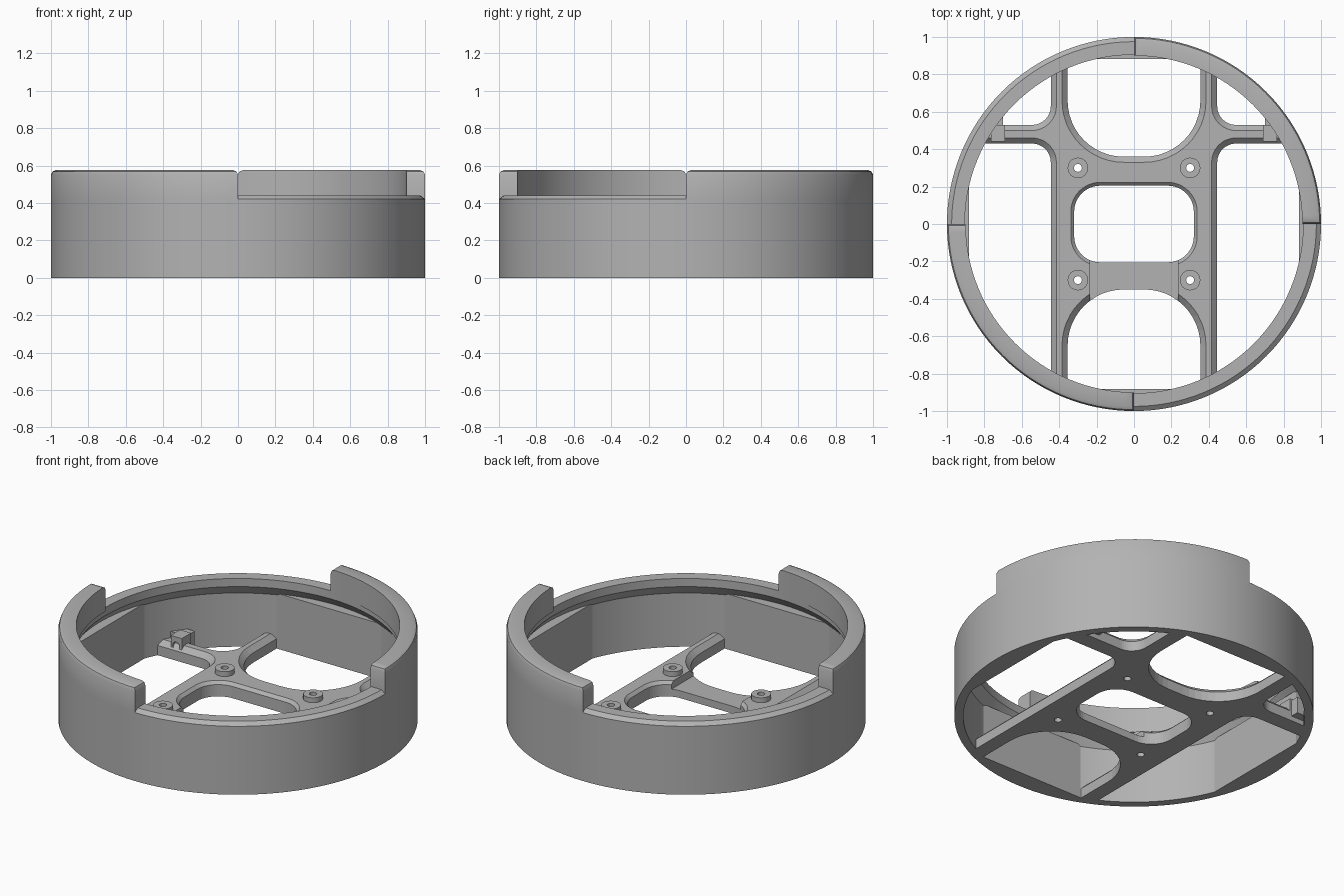
import bpy, bmesh, math

default = bpy.data.objects.get("Cube")
if default:
    bpy.data.objects.remove(default, do_unlink=True)

grey = bpy.data.materials.new("plain_grey")
grey.use_nodes = True
grey.diffuse_color = (0.45, 0.45, 0.45, 1)
grey.node_tree.nodes["Principled BSDF"].inputs["Base Color"].default_value = (0.45, 0.45, 0.45, 1)

PLATE_TOP = 0.09


def finish(name, bm, smooth=False):
    bmesh.ops.recalc_face_normals(bm, faces=bm.faces)
    mesh = bpy.data.meshes.new(name)
    bm.to_mesh(mesh)
    bm.free()
    mesh.materials.append(grey)
    ob = bpy.data.objects.new(name, mesh)
    bpy.context.collection.objects.link(ob)
    if smooth:
        activate(ob)
        bpy.ops.object.shade_smooth_by_angle(angle=math.radians(25))
    return ob


def activate(ob):
    bpy.ops.object.select_all(action='DESELECT')
    ob.select_set(True)
    bpy.context.view_layer.objects.active = ob


def stack(loops, closed=False):
    """Skin a list of point loops; cap the ends, or join last to first."""
    bm = bmesh.new()
    rows = [[bm.verts.new(p) for p in loop] for loop in loops]
    pairs = list(zip(rows, rows[1:]))
    if closed:
        pairs.append((rows[-1], rows[0]))
    else:
        bm.faces.new(rows[0])
        bm.faces.new(rows[-1])
    for a, b in pairs:
        for i in range(len(a)):
            j = (i + 1) % len(a)
            bm.faces.new((a[i], a[j], b[j], b[i]))
    return bm


def prism(outline, z0, z1):
    return stack([[(x, y, z) for x, y in outline] for z in (z0, z1)])


def box(x0, x1, y0, y1, z0, z1):
    return prism([(x0, y0), (x1, y0), (x1, y1), (x0, y1)], z0, z1)


def circle(cx, cy, r, n=32):
    return [(cx + r * math.cos(math.tau * i / n), cy + r * math.sin(math.tau * i / n)) for i in range(n)]


def rounded(x0, x1, y0, y1, r, grow, steps=12):
    """Rounded rectangle, grown outward by an offset."""
    pts = []
    corners = [(x1 - r, y1 - r), (x0 + r, y1 - r), (x0 + r, y0 + r), (x1 - r, y0 + r)]
    for k, (cx, cy) in enumerate(corners):
        for i in range(steps + 1):
            a = math.pi / 2 * (k + i / steps)
            pts.append((cx + (r + grow) * math.cos(a), cy + (r + grow) * math.sin(a)))
    return pts


def chamfered_cutter(x0, x1, y0, y1, r, c):
    """Opening whose upper rim flares out by c."""
    levels = [(-0.1, 0), (PLATE_TOP - c, 0), (PLATE_TOP + c, 2 * c)]
    return stack([[(x, y, z) for x, y in rounded(x0, x1, y0, y1, r, g)] for z, g in levels])


def cut(target, bm):
    cutter = finish("cutter", bm)
    cutter.hide_render = True
    activate(target)
    mod = target.modifiers.new("cut", 'BOOLEAN')
    mod.operation = 'DIFFERENCE'
    mod.solver = 'EXACT'
    mod.object = cutter
    bpy.ops.object.modifier_apply(modifier=mod.name)
    bpy.data.objects.remove(cutter, do_unlink=True)


# Outer wall: thin below, thickened lip above, chamfered outer edge
profile = [(1, 0), (1, 0.42), (0.975, 0.44), (0.905, 0.44), (0.905, 0.39), (0.95, 0.33), (0.95, 0)]
N = 128
finish("outer_wall", stack([[(r * math.cos(math.tau * i / N), r * math.sin(math.tau * i / N), z)
                             for r, z in profile] for i in range(N)], closed=True), smooth=True)

# Two raised quarter rims with eased outer and end edges
for name, start in (("raised_rim_back", 0), ("raised_rim_front", math.pi)):
    section = [(0.9, 0.42), (1, 0.42), (1, 0.575), (0.9, 0.575)]
    loops = []
    for i in range(33):
        a = start + math.pi / 2 * i / 32
        loops.append([(r * math.cos(a), r * math.sin(a), z) for r, z in section])
    bm = stack(loops)
    edges = []
    for e in bm.edges:
        top = all(v.co.z > 0.57 for v in e.verts)
        radii = [v.co.xy.length for v in e.verts]
        at_end = len({len(f.verts) for f in e.link_faces}) >= 1 and abs(radii[0] - radii[1]) > 0.05
        end_x_or_y = any(abs(v.co.x) < 1e-4 or abs(v.co.y) < 1e-4 for v in e.verts)
        if top and (min(radii) > 0.99 or (at_end and end_x_or_y)):
            edges.append(e)
    bmesh.ops.bevel(bm, geom=edges, offset=0.025, segments=2, profile=0.5, affect='EDGES')
    finish(name, bm, smooth=True)

# Flat pads on the inner wall, one on each axis
half = math.acos(0.882 / 0.96)
for k, name in enumerate(("left", "back", "right", "front")):
    mid = k * math.pi / 2
    arc = [(0.96 * math.cos(mid + half * (i / 8 - 1)), 0.96 * math.sin(mid + half * (i / 8 - 1)))
           for i in range(17)]
    finish("wall_flat_" + name, prism(arc, 0, 0.34))

# Floor frame: disc with chamfered openings
floor = finish("floor_frame", prism(circle(0, 0, 0.96, 96), 0, PLATE_TOP))
cut(floor, chamfered_cutter(-0.32, 0.32, -0.205, 0.205, 0.14, 0.018))
cut(floor, chamfered_cutter(-0.355, 0.355, 0.36, 1.5, 0.3, 0.03))
cut(floor, chamfered_cutter(-0.355, 0.355, -1.5, -0.35, 0.3, 0.03))
for x0, x1 in ((0.445, 1.5), (-1.5, -0.445)):
    cut(floor, chamfered_cutter(x0, x1, -1.5, 0.43, 0.1, 0.03))
    cut(floor, chamfered_cutter(x0, x1, 0.53, 1.5, 0.1, 0.03))
# Lowered channel across the front crossbar
cut(floor, box(-0.235, 0.235, -0.42, -0.19, 0.045, 0.3))
for x in (-0.3, 0.3):
    for y in (-0.3, 0.3):
        cut(floor, prism(circle(x, y, 0.021, 24), -0.1, 0.3))

# Screw bosses with through holes
for x, sx in ((-0.3, "right"), (0.3, "left")):
    for y, sy in ((-0.3, "front"), (0.3, "back")):
        loops = [[(px, py, z) for px, py in circle(x, y, r, 24)]
                 for r, z in ((0.055, 0.08), (0.055, 0.12), (0.021, 0.12), (0.021, 0.08))]
        finish("boss_" + sy + "_" + sx, stack(loops, closed=True), smooth=True)

# Arm end blocks with a cross hole, and gussets tying them to the wall
for s, side in ((1, "left"), (-1, "right")):
    xs = sorted((0.69 * s, 0.765 * s))
    block = finish("arm_block_" + side, box(xs[0], xs[1], 0.44, 0.53, 0, 0.14))
    cut(block, stack([[(0.728 * s + u, y, 0.085 + v) for u, v in circle(0, 0, 0.024, 20)]
                      for y in (0.3, 0.7)]))
    finish("arm_gusset_" + side,
           prism([(0.70 * s, 0.50), (0.81 * s, 0.50), (0.75 * s, 0.58), (0.70 * s, 0.58)], 0.03, 0.13))
